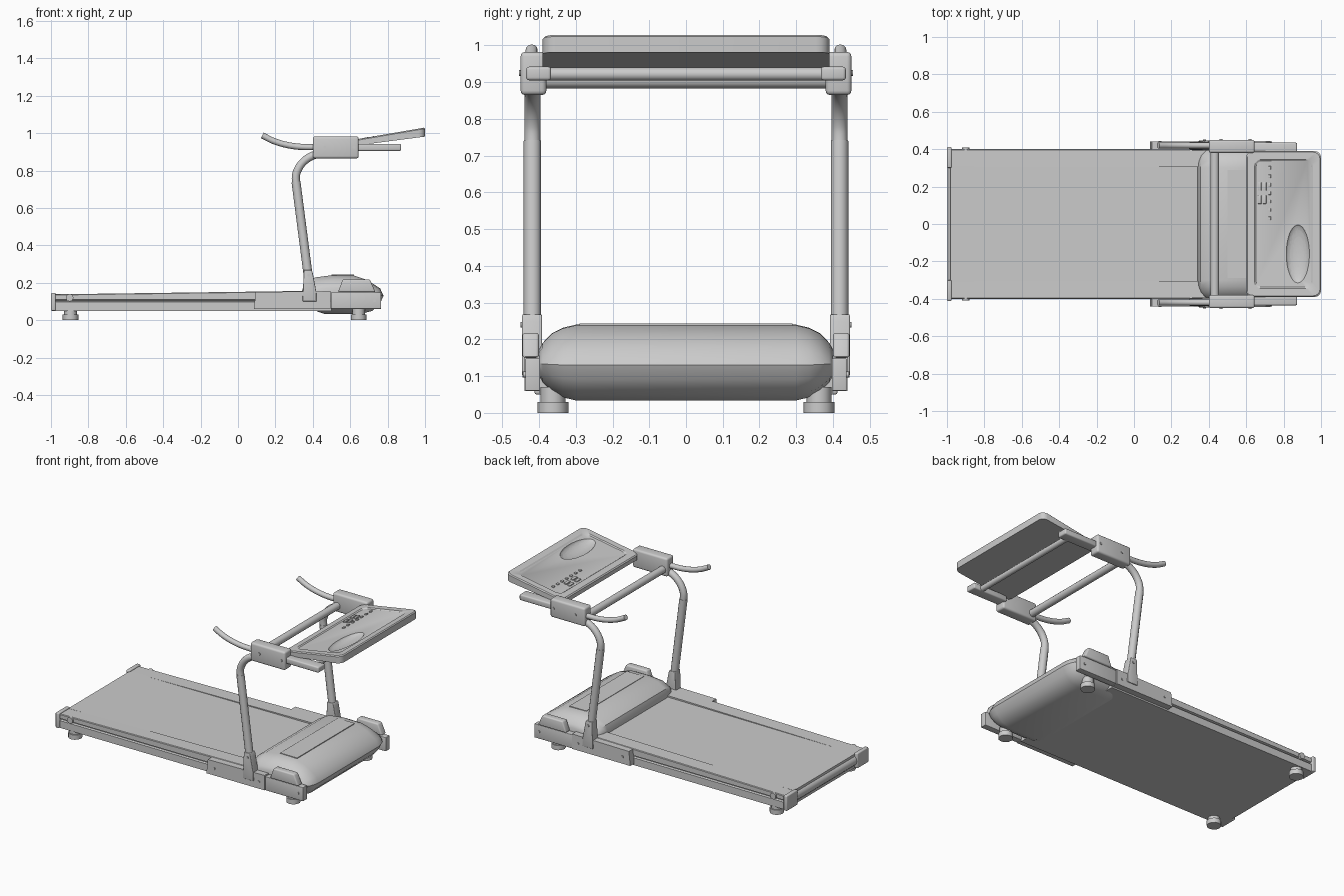
import bpy, bmesh, math
from mathutils import Vector

cube = bpy.data.objects.get("Cube")
if cube:
    bpy.data.objects.remove(cube, do_unlink=True)

grey = bpy.data.materials.new("light_grey")
grey.use_nodes = True
COLOUR = (0.6, 0.6, 0.6, 1)
grey.diffuse_color = COLOUR
grey.node_tree.nodes["Principled BSDF"].inputs["Base Color"].default_value = COLOUR
SIDES = ((1, "left"), (-1, "right"))


def activate(ob):
    bpy.ops.object.select_all(action="DESELECT")
    ob.select_set(True)
    bpy.context.view_layer.objects.active = ob


def finish(name, bm, bevel=0, angle=35):
    bmesh.ops.recalc_face_normals(bm, faces=bm.faces)
    mesh = bpy.data.meshes.new(name)
    bm.to_mesh(mesh)
    bm.free()
    ob = bpy.data.objects.new(name, mesh)
    bpy.context.collection.objects.link(ob)
    mesh.materials.append(grey)
    activate(ob)
    if bevel:
        mod = ob.modifiers.new("bevel", "BEVEL")
        mod.width, mod.segments = bevel, 3
        bpy.ops.object.convert(target="MESH")
    bpy.ops.object.shade_smooth_by_angle(angle=math.radians(angle))
    return ob


def loft(name, rings, bevel=0, angle=35):
    """Skin a stack of equal rings and cap both ends."""
    bm = bmesh.new()
    rows = [[bm.verts.new(p) for p in ring] for ring in rings]
    n = len(rows[0])
    for a, b in zip(rows, rows[1:]):
        for i in range(n):
            j = (i + 1) % n
            bm.faces.new((a[i], a[j], b[j], b[i]))
    bm.faces.new(rows[0])
    bm.faces.new(rows[-1])
    return finish(name, bm, bevel, angle)


def prism(name, profile, y0, y1, bevel=0):
    """Extrude an x-z profile along y."""
    return loft(name, [[(x, y, z) for x, z in profile] for y in (y0, y1)], bevel)


def box(name, x0, x1, y0, y1, z0, z1, bevel=0):
    return prism(name, [(x0, z0), (x1, z0), (x1, z1), (x0, z1)], y0, y1, bevel)


def tube(name, points, radius):
    curve = bpy.data.curves.new(name, "CURVE")
    curve.dimensions = "3D"
    curve.bevel_depth, curve.bevel_resolution = radius, 4
    curve.use_fill_caps = True
    spline = curve.splines.new("POLY")
    spline.points.add(len(points) - 1)
    for p, co in zip(spline.points, points):
        p.co = (*co, 1)
    curve.materials.append(grey)
    ob = bpy.data.objects.new(name, curve)
    bpy.context.collection.objects.link(ob)
    activate(ob)
    bpy.ops.object.convert(target="MESH")
    bpy.ops.object.shade_smooth_by_angle(angle=math.radians(40))


def smooth_path(ctrl, y, steps=5):
    """Catmull-Rom path through x-z points."""
    pts = [Vector((x, y, z)) for x, z in ctrl]
    pts = [2 * pts[0] - pts[1]] + pts + [2 * pts[-1] - pts[-2]]
    out = []
    for a, b, c, d in zip(pts, pts[1:], pts[2:], pts[3:]):
        for k in range(steps):
            t = k / steps
            out.append((2 * b + (c - a) * t + (2 * a - 5 * b + 4 * c - d) * t * t
                        + (3 * b - a - 3 * c + d) * t ** 3) / 2)
    return out + [pts[-2]]


# Running deck and rear roller
prism("running_deck", [(-0.98, 0.05), (0.5, 0.05), (0.5, 0.147), (-0.98, 0.139)], -0.31, 0.31)
tube("rear_roller", [(-0.962, -0.31, 0.095), (-0.962, 0.31, 0.095)], 0.034)

# Motor hood, rounded off towards both ends
hood = [(0.34, 0.15), (0.355, 0.195), (0.41, 0.228), (0.5, 0.24), (0.62, 0.238),
        (0.69, 0.215), (0.76, 0.17), (0.778, 0.13), (0.76, 0.09), (0.72, 0.05),
        (0.66, 0.034), (0.46, 0.034), (0.4, 0.055), (0.35, 0.1)]
ends = [(0.3, 1, 1), (0.335, 0.98, 0.92), (0.365, 0.93, 0.77), (0.39, 0.84, 0.52), (0.4, 0.76, 0.35)]
stations = [(-y, a, b) for y, a, b in reversed(ends)] + ends
cx, cz = 0.56, 0.137
loft("motor_hood", [[(cx + (x - cx) * a, y, cz + (z - cz) * b) for x, z in hood]
                    for y, a, b in stations], angle=40)
box("hood_panel", 0.5, 0.62, -0.29, 0.29, 0.235, 0.243)

for s, side in SIDES:
    # Side rail with a lengthwise groove
    section = [(0.305, 0.05), (0.4, 0.05), (0.4, 0.096), (0.388, 0.1), (0.388, 0.106), (0.4, 0.11)]
    rings = []
    for x, top in ((-0.98, 0.138), (0.5, 0.158)):
        rings.append([(x, s * y, z) for y, z in section + [(0.4, top - 0.004), (0.396, top), (0.305, top)]])
    loft(side + "_rail", rings)
    box(side + "_end_cap", -1, -0.975, s * 0.3, s * 0.412, 0.05, 0.146, 0.006)
    tube(side + "_rail_knob", [(-0.9, s * 0.39, 0.12), (-0.9, s * 0.41, 0.12)], 0.02)

    # Base plates, upright socket and front cap
    prism(side + "_base_plate", [(0.085, 0.06), (0.495, 0.06), (0.495, 0.155), (0.095, 0.15)],
          s * 0.395, s * 0.44)
    box(side + "_front_plate", 0.497, 0.765, s * 0.397, s * 0.437, 0.06, 0.148, 0.003)
    prism(side + "_upright_socket", [(0.345, 0.1), (0.42, 0.1), (0.418, 0.155), (0.4, 0.25),
                                     (0.395, 0.268), (0.352, 0.268)], s * 0.392, s * 0.446, 0.004)
    prism(side + "_front_cap", [(0.535, 0.15), (0.735, 0.15), (0.705, 0.218), (0.56, 0.218)],
          s * 0.4, s * 0.445, 0.008)

    # Upright: lower sleeve and bent upper tube
    tube(side + "_upright_sleeve", [(0.38, s * 0.418, 0.2), (0.31, s * 0.418, 0.74)], 0.024)
    bend = [(0.318, 0.68), (0.309, 0.75), (0.314, 0.79), (0.335, 0.83), (0.368, 0.862),
            (0.41, 0.883), (0.46, 0.89)]
    tube(side + "_upright_bend", smooth_path(bend, s * 0.418), 0.0215)

    # Hand grip, clamp block and tray arm
    grip = [(0.45, 0.925), (0.34, 0.926), (0.26, 0.937), (0.19, 0.958), (0.13, 0.988)]
    tube(side + "_hand_grip", smooth_path(grip, s * 0.42), 0.0165)
    box(side + "_clamp_block", 0.4, 0.645, s * 0.38, s * 0.45, 0.865, 0.982, 0.012)
    box(side + "_tray_arm", 0.63, 0.872, s * 0.367, s * 0.435, 0.905, 0.942, 0.008)

    # Bolt heads
    bolts = [(0.14, 0.104, 0.44), (0.455, 0.104, 0.44), (0.73, 0.104, 0.437),
             (0.378, 0.24, 0.446), (0.465, 0.925, 0.45), (0.62, 0.925, 0.45)]
    for i, (x, z, y) in enumerate(bolts):
        tube(f"{side}_bolt_{i + 1}", [(x, s * (y - 0.01), z), (x, s * (y + 0.005), z)], 0.008)

    # Feet
    for x, end in ((-0.895, "rear"), (0.645, "front")):
        y = s * 0.362
        tube(f"{side}_{end}_foot", [(x, y, 0), (x, y, 0.03)], 0.042)
        tube(f"{side}_{end}_foot_stem", [(x, y, 0.03), (x, y, 0.07)], 0.034)

# Crossbars
tube("rear_crossbar", [(0.432, -0.39, 0.906), (0.432, 0.39, 0.906)], 0.023)
tube("front_crossbar", [(0.81, -0.39, 0.922), (0.81, 0.39, 0.922)], 0.018)


# Tilted tray with a recessed panel and an oval hollow
def tray_top(x):
    return 0.962 + 0.172 * (x - 0.605)


def tray_outline(inset, drop, top=True):
    r, pts = 0.035, []
    for k in range(20):
        a = math.radians(90 * (k // 5) + 22.5 * (k % 5))
        px = 1 if k // 5 in (0, 3) else -1
        py = 1 if k // 5 < 2 else -1
        x = 0.8 + px * (0.2 - inset - r) + r * math.cos(a)
        y = py * (0.39 - inset - r) + r * math.sin(a)
        z = tray_top(x) if top else 0.93 + 0.13 * (x - 0.605)
        pts.append((x, y, z - drop))
    return pts


tray = loft("tray", [tray_outline(0, 0, False), tray_outline(0, 0.006), tray_outline(0.006, 0),
                     tray_outline(0.045, 0), tray_outline(0.052, 0.006)], angle=30)
tilt = -math.atan(0.172)
bpy.ops.mesh.primitive_uv_sphere_add(segments=40, ring_count=20, radius=1,
                                     location=(0.875, -0.16, tray_top(0.875)), rotation=(0, tilt, 0))
cutter = bpy.context.object
cutter.name = "hollow_cutter"
cutter.scale = (0.064, 0.158, 0.032)
cutter.data.materials.append(grey)
cutter.hide_render = True
mod = tray.modifiers.new("hollow", "BOOLEAN")
mod.operation, mod.object, mod.solver = "DIFFERENCE", cutter, "EXACT"
activate(tray)
bpy.ops.object.convert(target="MESH")
bpy.ops.object.shade_smooth_by_angle(angle=math.radians(30))
bpy.data.objects.remove(cutter, do_unlink=True)


# Tray buttons
def button(name, x, y, w, d):
    z = tray_top(x)
    ob = box(name, -w, w, -d, d, -0.01, 0.001, 0.002)
    ob.location, ob.rotation_euler = (x, y, z), (0, tilt, 0)


for i in range(7):
    button(f"small_button_{i + 1}", 0.725, 0.03 + 0.045 * i, 0.007, 0.009)
for i in range(4):
    button(f"large_button_{i + 1}", 0.672 + 0.026 * (i % 2), 0.13 + 0.07 * (i // 2), 0.009, 0.022)
